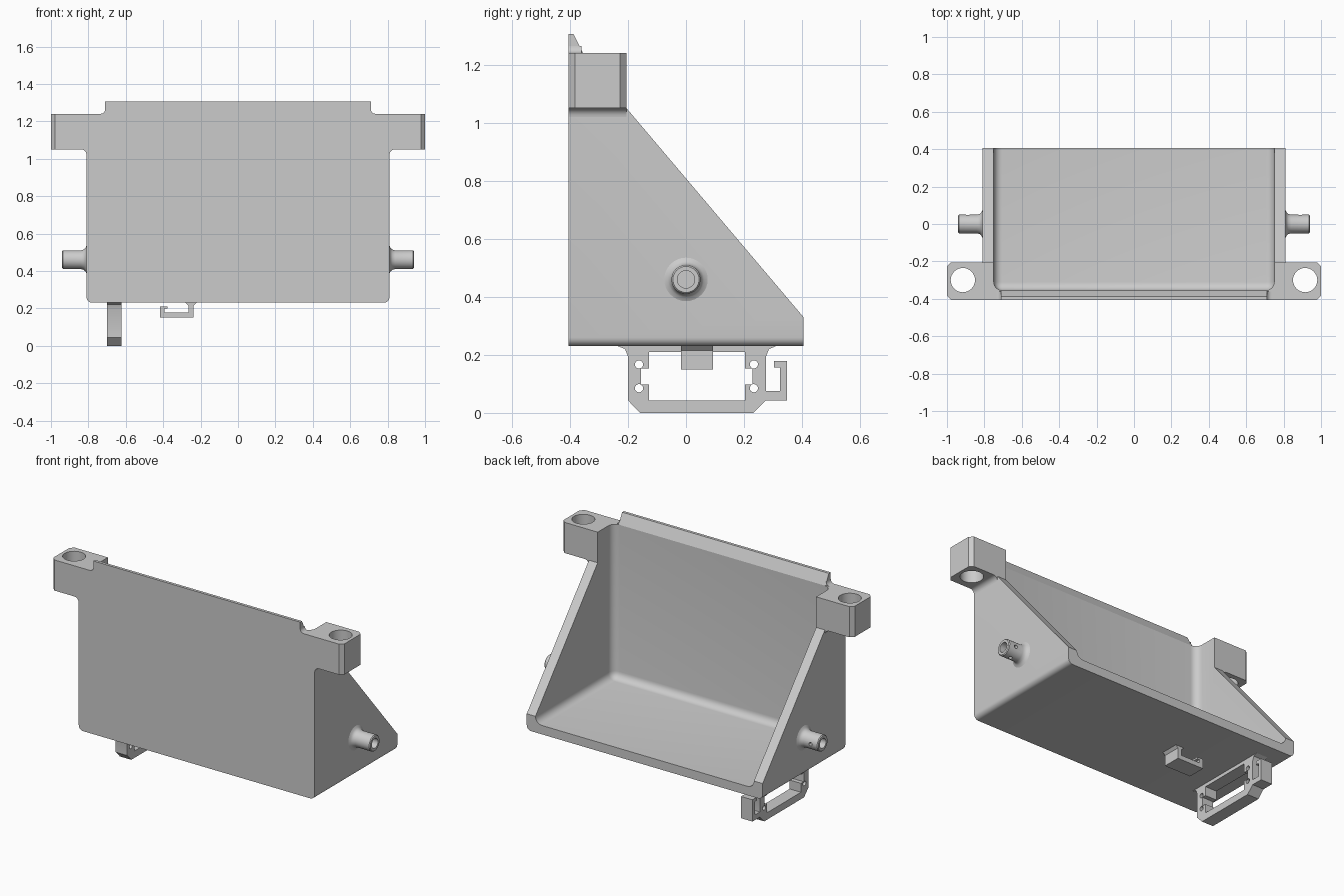
import bpy, bmesh, math
from mathutils import Vector, Matrix

if "Cube" in bpy.data.objects:
    bpy.data.objects.remove(bpy.data.objects["Cube"])

grey = bpy.data.materials.new("plain grey")
grey.use_nodes = True
COLOUR = (0.6, 0.6, 0.6, 1)
grey.diffuse_color = COLOUR
grey.node_tree.nodes["Principled BSDF"].inputs["Base Color"].default_value = COLOUR


def finish(name, bm):
    bmesh.ops.recalc_face_normals(bm, faces=bm.faces)
    mesh = bpy.data.meshes.new(name)
    bm.to_mesh(mesh)
    bm.free()
    mesh.materials.append(grey)
    obj = bpy.data.objects.new(name, mesh)
    bpy.context.collection.objects.link(obj)
    return obj


def prism(name, outline, axis, lo, hi, round_rule=None, radius=0.03, segments=6):
    """Extrude a 2D outline along an axis, optionally rounding chosen edges."""
    place = {"x": lambda u, v, w: (w, u, v),
             "y": lambda u, v, w: (u, w, v),
             "z": lambda u, v, w: (u, v, w)}[axis]
    bm = bmesh.new()
    face = bm.faces.new([bm.verts.new(place(u, v, lo)) for u, v in outline])
    out = bmesh.ops.extrude_face_region(bm, geom=[face])
    verts = [g for g in out["geom"] if isinstance(g, bmesh.types.BMVert)]
    bmesh.ops.translate(bm, verts=verts, vec=Vector(place(0, 0, hi - lo)))
    bmesh.ops.recalc_face_normals(bm, faces=bm.faces)
    if round_rule:
        edges = [e for e in bm.edges if round_rule(e.verts[0].co, e.verts[1].co)]
        bmesh.ops.bevel(bm, geom=edges, offset=radius, segments=segments,
                        profile=0.5, affect="EDGES")
    return finish(name, bm)


def rect(u0, u1, v0, v1):
    return [(u0, v0), (u1, v0), (u1, v1), (u0, v1)]


def rod(name, centre, radius, depth, axis):
    turn = {"x": Matrix.Rotation(math.pi / 2, 4, "Y"),
            "y": Matrix.Rotation(math.pi / 2, 4, "X"), "z": Matrix()}[axis]
    bm = bmesh.new()
    bmesh.ops.create_cone(bm, cap_ends=True, segments=32, radius1=radius, radius2=radius,
                          depth=depth, matrix=Matrix.Translation(centre) @ turn)
    return finish(name, bm)


def cut(obj, *cutters):
    bpy.context.view_layer.objects.active = obj
    for cutter in cutters:
        mod = obj.modifiers.new("cut", "BOOLEAN")
        mod.operation, mod.solver, mod.object = "DIFFERENCE", "EXACT", cutter
        bpy.ops.object.modifier_apply(modifier=mod.name)
        bpy.data.objects.remove(cutter)


def smooth(obj):
    bpy.ops.object.select_all(action="DESELECT")
    obj.select_set(True)
    bpy.context.view_layer.objects.active = obj
    bpy.ops.object.shade_smooth_by_angle(angle=math.radians(32))


def cove(name, u, v, su, sv, r, axis, lo, hi):
    """Concave fillet filling the inner corner at (u, v)."""
    arc = [(u + su * r * (1 - math.sin(a)), v + sv * r * (1 - math.cos(a)))
           for a in [i * math.pi / 12 for i in range(7)]]
    smooth(prism(name, [(u, v)] + arc, axis, lo, hi))


# Open bucket body: side profile, with rounded lower edges
FRONT, BACK, BASE, TOP = -0.405, 0.405, 0.23, 1.24
side = [(FRONT, BASE), (BACK, BASE), (BACK, 0.33), (-0.205, 1.05), (-0.205, TOP), (FRONT, TOP)]
body = prism("bucket_body", side, "x", -0.81, 0.81,
             lambda a, b: abs(a.x - b.x) < 0.01 and max(a.z, b.z) < BASE + 0.01)
pocket = prism("pocket", rect(-0.75, 0.75, -0.355, 1), "z", 0.285, 2,
               lambda a, b: max(a.y, b.y) < 0 and (min(a.z, b.z) < 1)
               or (abs(a.x - b.x) < 0.01 and max(a.z, b.z) < 1), 0.045)
cut(body, pocket)
smooth(body)

# Tapered lip on top of the front wall
prism("pouring_lip", [(FRONT, TOP), (-0.355, TOP), (-0.387, 1.305), (FRONT, 1.305)],
      "x", -0.71, 0.71)

for s, label in ((1, "left"), (-1, "right")):
    cove(label + "_lip_fillet", s * 0.71, TOP, s, 1, 0.025, "y", FRONT, -0.36)

    # Mounting ear with a vertical bolt hole
    ear = prism(label + "_mounting_ear", rect(*sorted((s * 0.81, s)), FRONT, -0.205), "z", 1.05, TOP,
                lambda a, b: min(abs(a.x), abs(b.x)) > 0.99 and abs(a.z - b.z) > 0.1, 0.022, 1)
    cut(ear, rod("hole", (s * 0.915, -0.3, 1.15), 0.065, 0.5, "z"))
    smooth(ear)
    cove(label + "_ear_fillet", s * 0.81, 1.05, s, -1, 0.03, "y", FRONT, -0.205)

    # Hollow pivot pin, turned around the x axis
    bm = bmesh.new()
    outline = [(0.8, 0), (0.8, 0.075), (0.81, 0.075), (0.816, 0.062), (0.825, 0.054), (0.84, 0.05),
               (0.935, 0.05), (0.94, 0.045), (0.94, 0.03), (0.83, 0.03), (0.83, 0)]
    ring = [bm.verts.new((s * x, 0, 0.46 + r)) for x, r in outline]
    edges = [bm.edges.new(pair) for pair in zip(ring, ring[1:])]
    bmesh.ops.spin(bm, geom=ring + edges, cent=(0, 0, 0.46), axis=(1, 0, 0),
                   angle=math.tau, steps=32)
    bmesh.ops.remove_doubles(bm, verts=bm.verts, dist=0.0005)
    pin = finish(label + "_pivot_pin", bm)
    cut(pin, rod("hole", (s * 0.89, 0.05, 0.46), 0.011, 0.1, "y"),
        rod("hole", (s * 0.89, 0, 0.41), 0.011, 0.1, "z"))
    smooth(pin)

# Frame bracket under the floor, with a hooked rear end
frame = [(-0.235, BASE), (-0.21, 0.22), (-0.2, 0.195), (-0.2, 0.043), (-0.158, 0), (0.232, 0),
         (0.276, 0.043), (0.348, 0.043), (0.348, 0.178), (0.303, 0.178), (0.303, 0.157),
         (0.324, 0.157), (0.324, 0.075), (0.276, 0.075), (0.276, 0.195), (0.286, 0.22), (0.31, BASE)]
bracket = prism("frame_bracket", frame, "x", -0.70, -0.622)
window = [(-0.128, 0.043), (0.203, 0.043), (0.203, 0.098), (0.23, 0.098), (0.23, 0.153),
          (0.203, 0.153), (0.203, 0.209), (-0.128, 0.209), (-0.128, 0.153), (-0.155, 0.153),
          (-0.155, 0.098), (-0.128, 0.098)]
cut(bracket, prism("window", window, "x", -1, -0.3),
    *[rod("hole", (-0.66, y, z), 0.014, 0.3, "x") for y in (-0.162, 0.234) for z in (0.085, 0.167)])
smooth(bracket)

# Small cable hook beside the bracket
hook = [(-0.28, BASE), (-0.265, 0.215), (-0.265, 0.178), (-0.393, 0.178), (-0.393, 0.198),
        (-0.377, 0.198), (-0.377, 0.21), (-0.418, 0.21), (-0.418, 0.15), (-0.238, 0.15),
        (-0.238, 0.215), (-0.223, BASE)]
prism("cable_hook", hook, "y", -0.018, 0.093)
